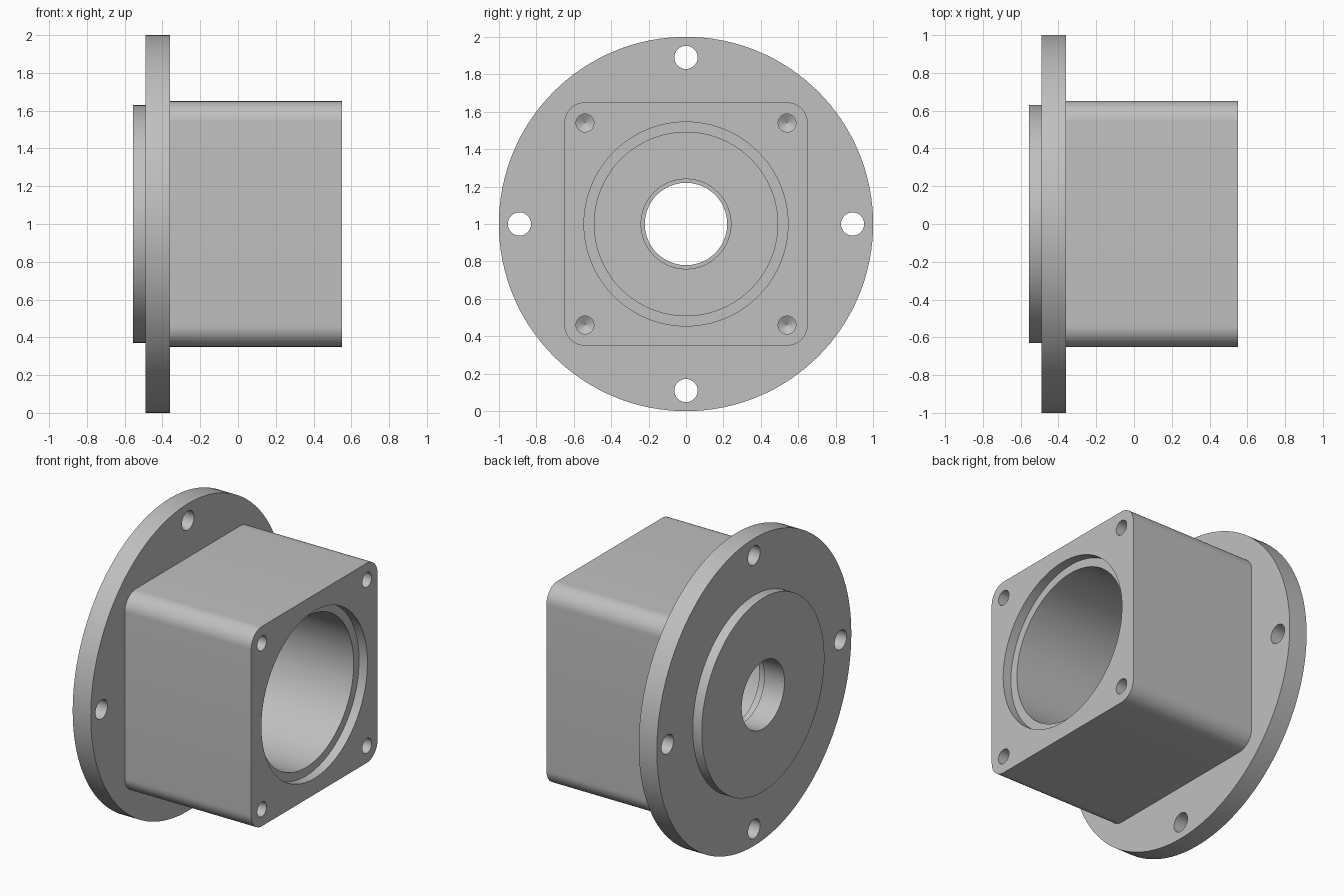
import bpy, bmesh
from math import cos, sin, pi, radians

cube = bpy.data.objects.get("Cube")
if cube:
    bpy.data.objects.remove(cube, do_unlink=True)

grey = bpy.data.materials.new("machined_grey")
grey.use_nodes = True
colour = (0.527, 0.527, 0.527, 1)
grey.diffuse_color = colour
grey.node_tree.nodes["Principled BSDF"].inputs["Base Color"].default_value = colour


def add_object(name, bm):
    bmesh.ops.recalc_face_normals(bm, faces=bm.faces)
    mesh = bpy.data.meshes.new(name)
    bm.to_mesh(mesh)
    bm.free()
    mesh.materials.append(grey)
    obj = bpy.data.objects.new(name, mesh)
    bpy.context.collection.objects.link(obj)
    return obj


def lathe(name, profile, y=0, z=1, steps=96):
    """Solid turned about a line parallel to x, from (x, radius) points."""
    bm = bmesh.new()
    angles = [2 * pi * i / steps for i in range(steps)]
    rings = [[bm.verts.new((x, y + r * cos(a), z + r * sin(a))) for a in angles]
             for x, r in profile]
    for a, b in zip(rings, rings[1:]):
        for i in range(steps):
            j = (i + 1) % steps
            bm.faces.new((a[i], a[j], b[j], b[i]))
    bm.faces.new(rings[0])
    bm.faces.new(rings[-1])
    bmesh.ops.remove_doubles(bm, verts=bm.verts, dist=1e-5)
    return add_object(name, bm)


def rounded_block(name, x0, x1, half, radius, steps=12):
    """Square block along x with rounded long edges."""
    bm = bmesh.new()
    verts = []
    for k in range(4):
        mid = pi / 4 + k * pi / 2
        cy = (half - radius) * (1 if cos(mid) > 0 else -1)
        cz = (half - radius) * (1 if sin(mid) > 0 else -1)
        for i in range(steps + 1):
            a = k * pi / 2 + i * pi / 2 / steps
            verts.append(bm.verts.new((x0, cy + radius * cos(a), 1 + cz + radius * sin(a))))
    face = bm.faces.new(verts)
    out = bmesh.ops.extrude_face_region(bm, geom=[face])
    moved = [v for v in out["geom"] if isinstance(v, bmesh.types.BMVert)]
    bmesh.ops.translate(bm, verts=moved, vec=(x1 - x0, 0, 0))
    return add_object(name, bm)


def combine(target, tool, operation):
    mod = target.modifiers.new(operation.lower(), "BOOLEAN")
    mod.operation = operation
    mod.solver = "EXACT"
    mod.object = tool
    bpy.context.view_layer.objects.active = target
    bpy.ops.object.modifier_apply(modifier=mod.name)
    bpy.data.objects.remove(tool, do_unlink=True)


# Round flange with its locating boss, joined to the square body
housing = lathe("flanged_housing",
                [(-0.555, 0.63), (-0.49, 0.63), (-0.49, 1), (-0.36, 1)], steps=128)
combine(housing, rounded_block("square_body", -0.42, 0.55, 0.65, 0.11), "UNION")

# Stepped bore: shaft hole, small recess, main chamber, mouth rebate
combine(housing, lathe("bore_cutter", [
    (-0.7, 0.22), (-0.41, 0.22), (-0.41, 0.24), (-0.36, 0.24),
    (-0.36, 0.49), (0.49, 0.49), (0.49, 0.545), (0.7, 0.545)]), "DIFFERENCE")

# Four through holes in the flange
for k in range(4):
    a = k * pi / 2
    combine(housing, lathe("flange_hole_cutter", [(-0.6, 0.062), (-0.2, 0.062)],
                           0.89 * cos(a), 1 + 0.89 * sin(a), 32), "DIFFERENCE")

# Four blind drilled holes with conical ends at the body corners
for sy in (-1, 1):
    for sz in (-1, 1):
        combine(housing, lathe("screw_hole_cutter",
                               [(0.7, 0.048), (0.25, 0.048), (0.222, 0.0005)],
                               0.54 * sy, 1 + 0.54 * sz, 32), "DIFFERENCE")

bpy.ops.object.select_all(action="DESELECT")
housing.select_set(True)
bpy.context.view_layer.objects.active = housing
bpy.ops.object.shade_smooth_by_angle(angle=radians(25))
